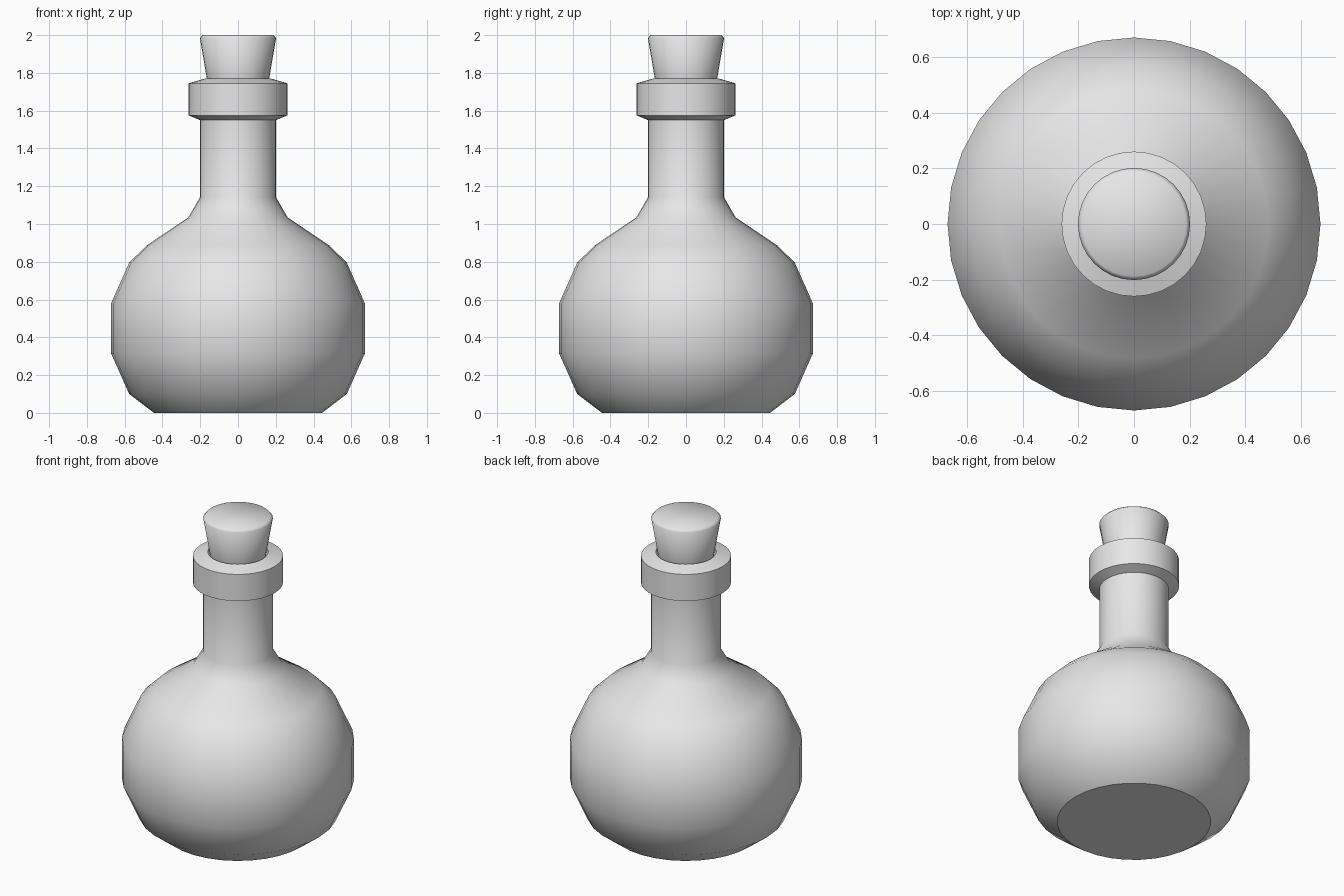
import bpy
import bmesh
import math

SIDES = 32

cube = bpy.data.objects.get("Cube")
if cube:
    bpy.data.objects.remove(cube, do_unlink=True)


def make_material(name, rgb):
    mat = bpy.data.materials.new(name)
    mat.use_nodes = True
    color = (*rgb, 1.0)
    mat.diffuse_color = color
    mat.node_tree.nodes["Principled BSDF"].inputs["Base Color"].default_value = color
    return mat


def lathe(name, profile, mat, smooth_angle):
    """Revolve (radius, z) points, listed bottom first, and cap both ends."""
    bm = bmesh.new()
    rings = []
    for r, z in profile:
        ring = []
        for i in range(SIDES):
            a = math.tau * i / SIDES
            ring.append(bm.verts.new((r * math.cos(a), r * math.sin(a), z)))
        rings.append(ring)
    for low, high in zip(rings, rings[1:]):
        for i in range(SIDES):
            j = (i + 1) % SIDES
            bm.faces.new((low[i], low[j], high[j], high[i]))
    bm.faces.new(rings[0][::-1])
    bm.faces.new(rings[-1])
    mesh = bpy.data.meshes.new(name)
    bm.to_mesh(mesh)
    bm.free()
    mesh.materials.append(mat)
    obj = bpy.data.objects.new(name, mesh)
    bpy.context.collection.objects.link(obj)
    bpy.ops.object.select_all(action='DESELECT')
    obj.select_set(True)
    bpy.context.view_layer.objects.active = obj
    bpy.ops.object.shade_smooth_by_angle(angle=math.radians(smooth_angle))
    return obj


grey = make_material("light_grey", (0.8, 0.8, 0.8))

# Round body, neck, collar and the bore that holds the stopper
bottle = [
    (0.445, 0.0), (0.576, 0.10), (0.672, 0.315), (0.672, 0.58),
    (0.576, 0.795), (0.485, 0.885), (0.263, 1.035), (0.202, 1.14),
    (0.202, 1.55), (0.261, 1.575), (0.261, 1.745), (0.175, 1.77),
    (0.175, 1.55),
]
lathe("bottle", bottle, grey, 35)

# Tapered stopper with a softly shaded rim
stopper = [(0.138, 1.6), (0.165, 1.77), (0.202, 1.985), (0.188, 2.0)]
lathe("stopper", stopper, grey, 89)
